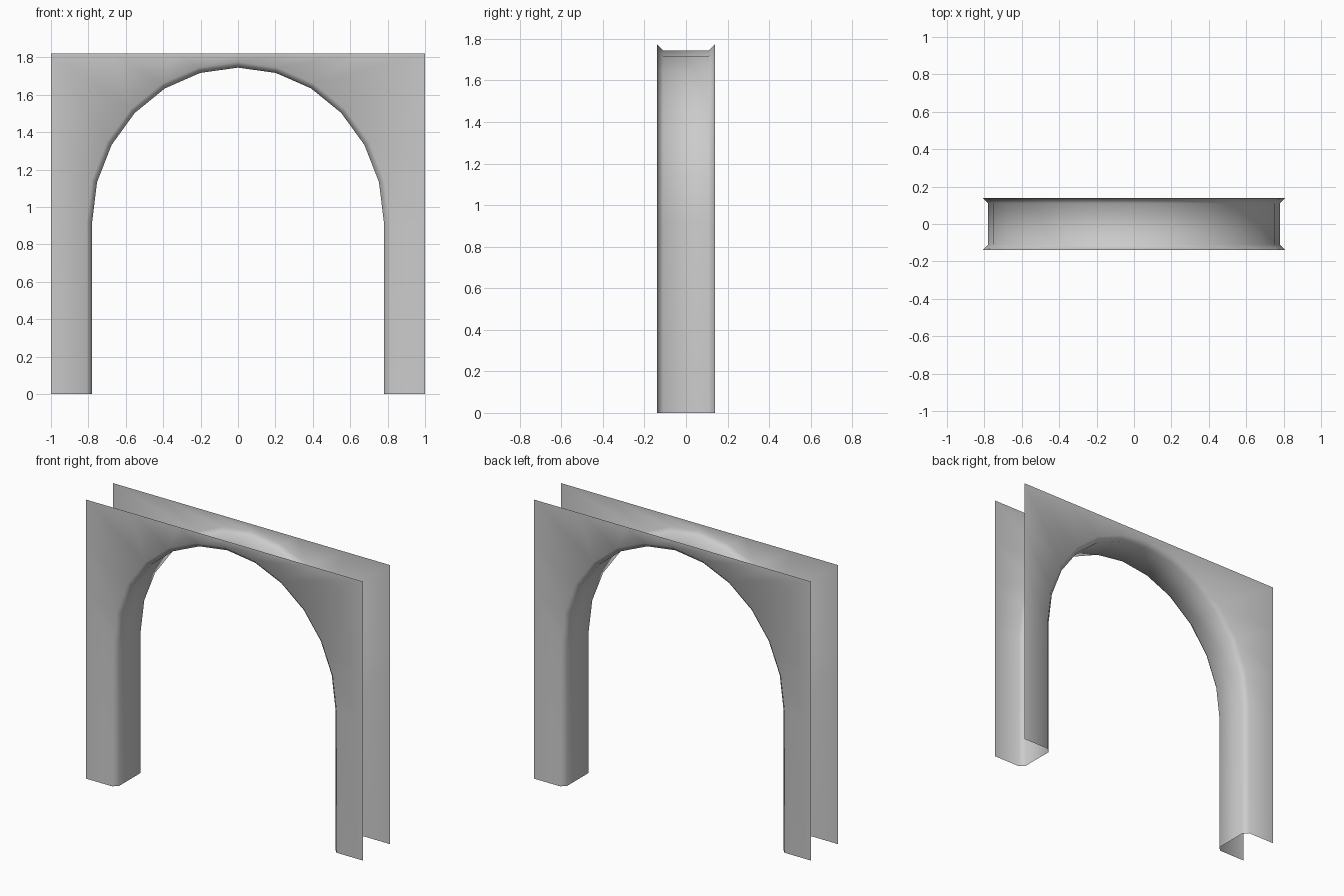
import bpy, bmesh
from math import sin, cos, pi

cube = bpy.data.objects.get("Cube")
if cube:
    bpy.data.objects.remove(cube)

SPRING, TOP, STEPS = 0.92, 1.82, 12
DEPTH, CHAMFER = 0.14, 0.03

stone = bpy.data.materials.new("grey_stone")
stone.use_nodes = True
colour = (0.6, 0.6, 0.6, 1)
stone.diffuse_color = colour
stone.node_tree.nodes["Principled BSDF"].inputs["Base Color"].default_value = colour


def opening(grow):
    """Line of the archway from left foot to right foot."""
    rx, rz = 0.78 + grow, 0.825 + grow
    arch = [(rx * cos(pi * i / STEPS), SPRING + rz * sin(pi * i / STEPS))
            for i in range(STEPS + 1)]
    return [(rx, 0)] + arch + [(-rx, 0)]


def border():
    """Square outer outline, matched point by point to the archway."""
    def clamp(v):
        return max(-1, min(1, v))
    quarter = STEPS / 4
    square = [(clamp(2 - abs(i / quarter)) if i <= STEPS / 2 else -clamp(2 - (STEPS - i) / quarter),
               SPRING + (TOP - SPRING) * min(1, i / quarter, (STEPS - i) / quarter))
              for i in range(STEPS + 1)]
    # the crown point sits on the centre line
    square[STEPS // 2] = (0, TOP)
    return [(1, 0)] + square + [(-1, 0)]


# Open shell: front panel, chamfer, soffit, chamfer, back panel
outer, rim, inner = border(), opening(CHAMFER), opening(0)
rings = [(outer, -DEPTH), (rim, -DEPTH), (inner, CHAMFER - DEPTH),
         (inner, DEPTH - CHAMFER), (rim, DEPTH), (outer, DEPTH)]

bm = bmesh.new()
rows = [[bm.verts.new((x, y, z)) for x, z in line] for line, y in rings]
for a, b in zip(rows, rows[1:]):
    for i in range(len(a) - 1):
        bm.faces.new((a[i], a[i + 1], b[i + 1], b[i]))
bm.normal_update()
# Front panel looks outwards to the front
if bm.faces[:][0].normal.y > 0:
    bmesh.ops.reverse_faces(bm, faces=bm.faces[:])
for face in bm.faces:
    face.smooth = True

mesh = bpy.data.meshes.new("arch_shell")
bm.to_mesh(mesh)
bm.free()
mesh.materials.append(stone)
arch = bpy.data.objects.new("arch_shell", mesh)
bpy.context.collection.objects.link(arch)
